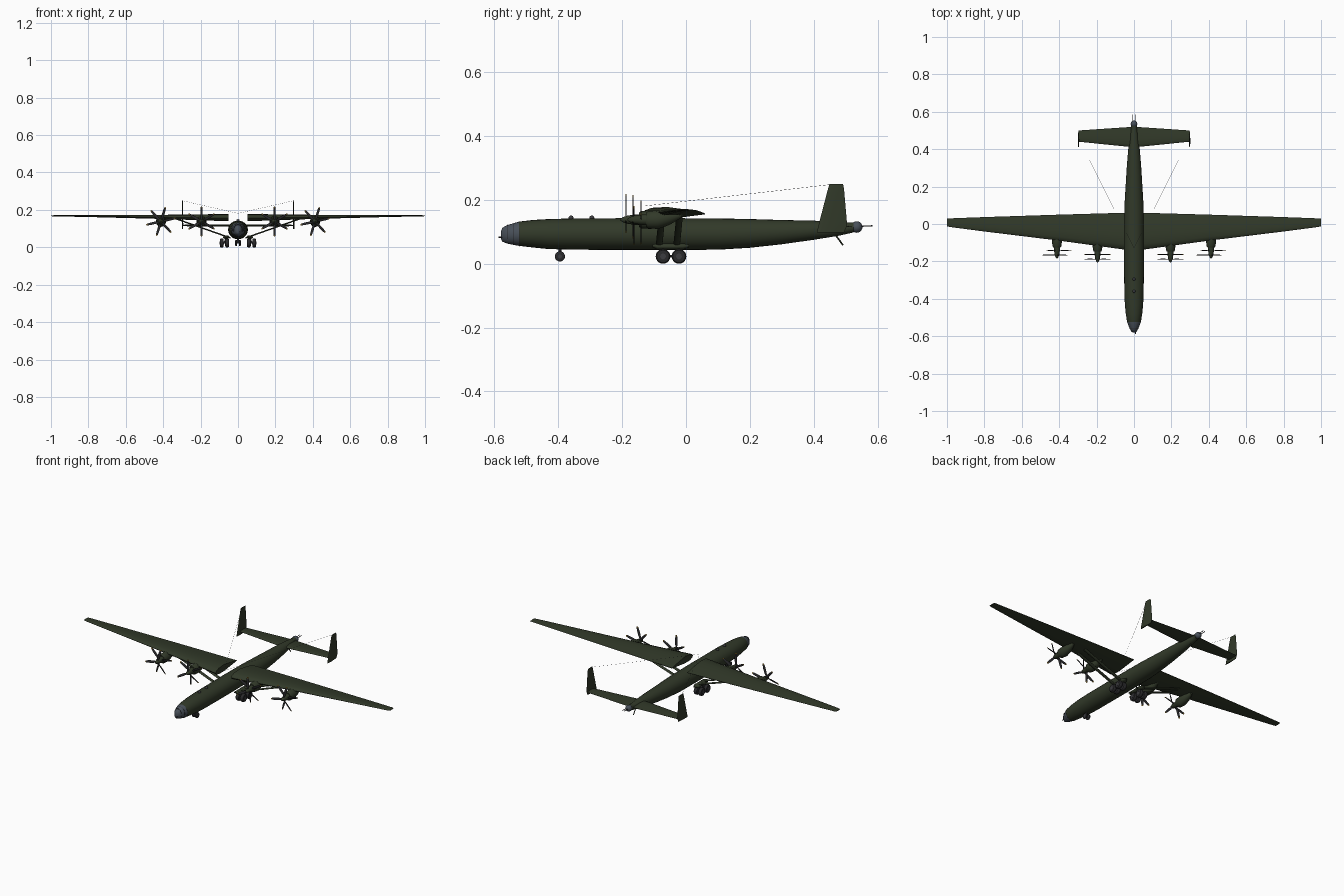
import bpy, bmesh, math
from mathutils import Vector

cube = bpy.data.objects.get("Cube")
if cube:
    bpy.data.objects.remove(cube, do_unlink=True)


def material(name, r, g, b):
    m = bpy.data.materials.new(name)
    m.use_nodes = True
    m.diffuse_color = (r, g, b, 1)
    bsdf = m.node_tree.nodes["Principled BSDF"]
    bsdf.inputs["Base Color"].default_value = (r, g, b, 1)
    bsdf.inputs["Roughness"].default_value = 0.7
    return m


GREEN = material("olive green", 0.031, 0.041, 0.022)
GLASS = material("blue grey glass", 0.065, 0.08, 0.1)
RUBBER = material("dark rubber", 0.022, 0.022, 0.024)
METAL = material("gun metal", 0.045, 0.045, 0.05)
YELLOW = material("yellow tip", 0.35, 0.2, 0.02)


def finish(name, bm, mats, rule=None):
    bmesh.ops.recalc_face_normals(bm, faces=bm.faces)
    if rule:
        for f in bm.faces:
            f.material_index = rule(f.calc_center_median())
    me = bpy.data.meshes.new(name)
    bm.to_mesh(me)
    bm.free()
    for m in mats:
        me.materials.append(m)
    ob = bpy.data.objects.new(name, me)
    bpy.context.collection.objects.link(ob)
    bpy.ops.object.select_all(action="DESELECT")
    bpy.context.view_layer.objects.active = ob
    ob.select_set(True)
    bpy.ops.object.shade_smooth_by_angle(angle=math.radians(40))


def loft(name, rings, mats, rule=None):
    """Skin a row of closed point rings and cap both ends."""
    bm = bmesh.new()
    rows = [[bm.verts.new(p) for p in ring] for ring in rings]
    n = len(rows[0])
    for a, b in zip(rows, rows[1:]):
        for i in range(n):
            j = (i + 1) % n
            bm.faces.new((a[i], a[j], b[j], b[i]))
    bm.faces.new(rows[0])
    bm.faces.new(rows[-1])
    finish(name, bm, mats, rule)


def body(name, stations, x, mats, rule=None, n=24):
    """Round body along y; stations are (y, centre z, half width, half height)."""
    angles = [math.tau * i / n for i in range(n)]
    rings = [[(x + w * math.cos(a), y, z + h * math.sin(a)) for a in angles]
             for y, z, w, h in stations]
    loft(name, rings, mats, rule)


def rod(name, start, end, radius, mat, n=8, flat=1.0):
    """Straight bar; flat stretches the section along y."""
    a, b = Vector(start), Vector(end)
    d = (b - a).normalized()
    ref = Vector((0, 1, 0)) if abs(d.y) < 0.9 else Vector((1, 0, 0))
    u = (ref - d * ref.dot(d)).normalized()
    v = d.cross(u)
    angles = [math.tau * i / n for i in range(n)]
    rings = [[p + radius * (flat * u * math.cos(t) + v * math.sin(t)) for t in angles]
             for p in (a, b)]
    loft(name, rings, [mat])


def ball(name, centre, radius, mat):
    bm = bmesh.new()
    bmesh.ops.create_uvsphere(bm, u_segments=16, v_segments=10, radius=radius)
    bmesh.ops.translate(bm, verts=bm.verts, vec=centre)
    finish(name, bm, [mat])


# Aerofoil as (chord fraction, height fraction), used for every flying surface
FOIL = [(0, 0), (0.04, 0.28), (0.15, 0.48), (0.4, 0.55), (0.7, 0.32), (1, 0.03),
        (1, -0.03), (0.7, -0.22), (0.4, -0.42), (0.15, -0.42), (0.04, -0.24)]


def surface(name, sections, mat, upright=False):
    """Sections are (span, lead y, trail y, offset, thickness)."""
    rings = []
    for s, y0, y1, off, t in sections:
        pts = [(y0 + c * (y1 - y0), off + h * t) for c, h in FOIL]
        rings.append([(p, y, s) if upright else (s, y, p) for y, p in pts])
    loft(name, rings, [mat])


def wheel(name, x, y, z, radius, width):
    profile = [(-0.5, 0.55), (-0.45, 0.85), (-0.25, 1), (0.25, 1), (0.45, 0.85), (0.5, 0.55)]
    angles = [math.tau * i / 20 for i in range(20)]
    rings = [[(x + w * width, y + r * radius * math.cos(a), z + r * radius * math.sin(a))
              for a in angles] for w, r in profile]
    loft(name, rings, [RUBBER])
    rod(name + "_hub", (x - width * 0.53, y, z), (x + width * 0.53, y, z),
        radius * 0.4, METAL, 12)


# Fuselage with glazed nose
body("fuselage", [
    (-0.58, 0.09, 0.006, 0.012), (-0.575, 0.091, 0.014, 0.022), (-0.56, 0.092, 0.023, 0.029),
    (-0.54, 0.093, 0.031, 0.034), (-0.523, 0.094, 0.037, 0.038), (-0.48, 0.094, 0.044, 0.043),
    (-0.43, 0.093, 0.049, 0.047), (-0.35, 0.093, 0.052, 0.049), (-0.1, 0.093, 0.053, 0.05),
    (0.1, 0.093, 0.051, 0.049), (0.2, 0.095, 0.045, 0.045), (0.3, 0.099, 0.039, 0.038),
    (0.4, 0.105, 0.031, 0.03), (0.48, 0.109, 0.022, 0.021), (0.52, 0.112, 0.014, 0.015)],
    0, [GREEN, GLASS], lambda c: int(c.y < -0.523))

# Nose glazing frames
for y, w, h in ((-0.56, 0.0235, 0.0295), (-0.54, 0.0315, 0.0345), (-0.523, 0.0375, 0.0385)):
    body("nose_frame", [(y - 0.001, 0.093, w, h), (y + 0.001, 0.093, w, h)], 0, [RUBBER])
rod("nose_gun", (0.008, -0.565, 0.083), (0.008, -0.588, 0.083), 0.002, METAL)

# Roof domes, mast and tail turret
for y in (-0.36, -0.295):
    ball("roof_dome", (0, y, 0.143), 0.008, METAL)
rod("aerial_mast", (0, -0.13, 0.14), (0, -0.13, 0.182), 0.0006, METAL)
ball("tail_turret", (0, 0.535, 0.115), 0.018, GLASS)
body("turret_collar", [(0.505, 0.112, 0.017, 0.017), (0.525, 0.114, 0.016, 0.016)], 0, [GREEN])
for x in (-0.006, 0.006):
    rod("tail_gun", (x, 0.54, 0.117), (x, 0.585, 0.119), 0.0018, METAL)
rod("tail_skid", (0, 0.465, 0.095), (0, 0.492, 0.058), 0.0025, GREEN)


def propeller(x, y, z, phase):
    """Three slim tapered blades with coloured tips."""
    hub = Vector((x, y, z))
    for k in range(3):
        a = phase + math.tau * k / 3
        out = Vector((math.sin(a), 0, math.cos(a)))
        side = Vector((math.cos(a), 0, -math.sin(a)))
        rings = []
        for r, w in ((0.01, 0.004), (0.03, 0.0065), (0.055, 0.0065), (0.074, 0.005), (0.08, 0.003)):
            c = hub + out * r
            chord = (side + Vector((0, 0.35, 0))) * w
            thick = Vector((0, 0.0015, 0)) - side * 0.0005
            rings.append([c - chord, c + thick, c + chord, c - thick])
        loft("propeller_blade", rings, [RUBBER, YELLOW],
             lambda p: int((p - hub).length > 0.074))


def engine(x, shift, phase):
    """Nacelle, pointed spinner and two propeller rows."""
    z = 0.138
    body("engine_nacelle", [(shift + y, z + dz, w, h) for y, dz, w, h in (
        (-0.148, 0, 0.019, 0.022), (-0.14, 0, 0.024, 0.027), (-0.11, 0, 0.027, 0.029),
        (-0.075, 0.006, 0.023, 0.023), (-0.035, 0.016, 0.008, 0.009))], x, [GREEN], n=16)
    body("spinner", [(shift + y, z, r, r) for y, r in (
        (-0.206, 0.002), (-0.2, 0.007), (-0.187, 0.012), (-0.162, 0.016), (-0.147, 0.017))],
        x, [GREEN], n=16)
    propeller(x, shift - 0.188, z, phase)
    propeller(x, shift - 0.163, z, phase + math.pi)


for side, s in (("left", 1), ("right", -1)):
    # Wing, tailplane and end fin
    surface(side + "_wing", [
        (s * 0.05, -0.137, 0.06, 0.156, 0.04), (s * 0.4, -0.089, 0.05, 0.161, 0.023),
        (s * 0.8, -0.04, 0.037, 0.166, 0.01), (s * 0.985, -0.016, 0.03, 0.168, 0.006),
        (s, -0.012, 0.028, 0.168, 0.004)], GREEN)
    surface(side + "_tailplane", [
        (0, 0.41, 0.52, 0.116, 0.013), (s * 0.297, 0.44, 0.5, 0.116, 0.008)], GREEN)
    surface(side + "_fin", [
        (0.098, 0.41, 0.495, s * 0.297, 0.007), (0.12, 0.415, 0.505, s * 0.297, 0.008),
        (0.235, 0.445, 0.495, s * 0.297, 0.005), (0.25, 0.45, 0.492, s * 0.297, 0.003)],
        GREEN, upright=True)
    rod(side + "_aerial_wire", (s * 0.297, 0.46, 0.249), (0, -0.13, 0.181), 0.0004, METAL, 4)

    # Engines
    engine(s * 0.195, 0, 0)
    engine(s * 0.412, 0.022, 0.3)

    # Wing braces running out from the gear fairing
    for y0, y1 in ((-0.085, -0.075), (-0.03, -0.02)):
        rod(side + "_wing_brace", (s * 0.04, y0, 0.05), (s * 0.33, y1, 0.152),
            0.004, GREEN, 10, flat=2.6)

    # Main gear: fairing over twin tandem wheels on a beam
    body(side + "_gear_fairing", [
        (-0.105, 0.056, 0.006, 0.004), (-0.09, 0.054, 0.018, 0.01),
        (-0.01, 0.054, 0.018, 0.01), (0.01, 0.056, 0.006, 0.004)], s * 0.062, [GREEN], n=16)
    for y in (-0.072, -0.022):
        for x in (0.058, 0.087):
            wheel(side + "_main_wheel", s * x, y, 0.023, 0.023, 0.021)
        rod(side + "_axle", (s * 0.055, y, 0.023), (s * 0.09, y, 0.023), 0.004, METAL)
        rod(side + "_gear_leg", (s * 0.06, y, 0.055), (s * 0.0725, y, 0.023), 0.005, METAL)
    rod(side + "_gear_beam", (s * 0.0725, -0.075, 0.024), (s * 0.0725, -0.019, 0.024),
        0.004, METAL)

    # Nose wheels
    wheel(side + "_nose_wheel", s * 0.01, -0.395, 0.023, 0.016, 0.011)

rod("nose_gear_leg", (0, -0.395, 0.06), (0, -0.395, 0.023), 0.005, METAL)
rod("nose_axle", (-0.012, -0.395, 0.023), (0.012, -0.395, 0.023), 0.003, METAL)
